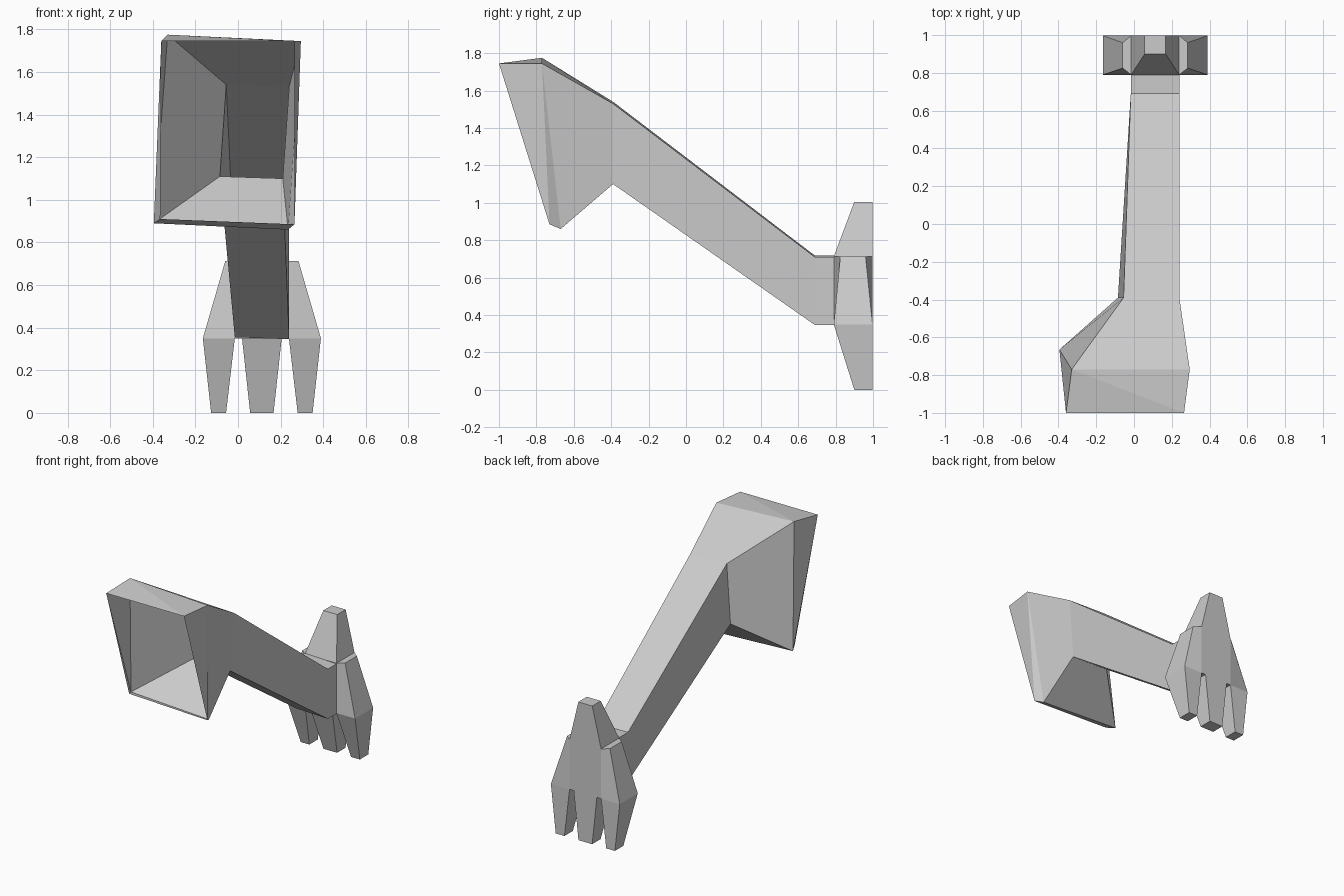
import bpy, bmesh

cube = bpy.data.objects.get("Cube")
if cube:
    bpy.data.objects.remove(cube, do_unlink=True)

grey = bpy.data.materials.new("plain grey")
grey.use_nodes = True
colour = (0.6, 0.6, 0.6, 1)
grey.diffuse_color = colour
grey.node_tree.nodes["Principled BSDF"].inputs["Base Color"].default_value = colour


def loft(name, rings, closed=True, cap=False, split=False):
    """Skin a run of equal point rings; optionally close the last ring."""
    bm = bmesh.new()
    rows = [[bm.verts.new(p) for p in ring] for ring in rings]
    n = len(rows[0])
    for a, b in zip(rows, rows[1:]):
        for i in range(n if closed else n - 1):
            j = (i + 1) % n
            if split and a is rows[0]:
                # twisted rim panels are folded along a diagonal
                bm.faces.new((a[i], a[j], b[i]))
                bm.faces.new((a[j], b[j], b[i]))
            else:
                bm.faces.new((a[i], a[j], b[j], b[i]))
    if cap:
        bm.faces.new(rows[-1])
    bmesh.ops.recalc_face_normals(bm, faces=bm.faces[:])
    mesh = bpy.data.meshes.new(name)
    bm.to_mesh(mesh)
    bm.free()
    mesh.materials.append(grey)
    obj = bpy.data.objects.new(name, mesh)
    bpy.context.collection.objects.link(obj)
    return obj


# Hand dimensions shared by the parts
CX = 0.112                 # centre of the hand
HALF = 0.127               # half width of the palm
LOW, HIGH = 0.35, 0.712    # palm bottom and top
FRONT, BACK = 0.79, 0.997  # palm depth


def rect(x0, x1, y0, y1, z):
    return [(x0, y0, z), (x1, y0, z), (x1, y1, z), (x0, y1, z)]


def digit(name, base, tip, z0, z1):
    """Tapered finger with a straight back and a sloping front."""
    loft(name, [rect(*base, FRONT, BACK, z0), rect(*tip, 0.9, BACK, z1)], cap=True)


# Open, flared shoulder and hollow arm: top left, top right, low right, low left
loft("shoulder_and_arm", [
    [(-0.36, -1, 1.745), (0.265, -1, 1.745), (0.265, -0.73, 0.885), (-0.365, -0.73, 0.91)],
    [(-0.33, -0.77, 1.775), (0.295, -0.77, 1.745), (0.235, -0.67, 0.86), (-0.395, -0.665, 0.89)],
    [(-0.055, -0.39, 1.54), (0.24, -0.39, 1.53), (0.21, -0.39, 1.1), (-0.085, -0.39, 1.11)],
    [(-0.017, 0.69, 0.717), (0.24, 0.69, 0.709), (0.24, 0.69, 0.346), (-0.015, 0.69, 0.355)],
    [(-0.017, FRONT, 0.717), (0.24, FRONT, 0.709), (0.24, FRONT, 0.346), (-0.015, FRONT, 0.355)],
], split=True)

# Palm: underside and back
loft("palm", [[(CX + s * HALF, y, z) for s in (-1, 1)]
              for y, z in ((FRONT, LOW), (BACK, LOW), (BACK, HIGH))], closed=False)

# Sloping palm sides, each with a finger below
for side, s in (("right", -1), ("left", 1)):
    inner, top, outer = (CX + s * d for d in (HALF, 0.172, 0.277))
    loft(side + "_palm_side", [
        [(inner, FRONT, LOW), (inner, FRONT, HIGH), (inner, BACK, HIGH), (inner, BACK, LOW)],
        [(outer, FRONT, LOW), (top, 0.825, HIGH), (top, 0.96, HIGH), (outer, BACK, LOW)],
    ], closed=False, cap=True)
    digit(side + "_finger", (inner, outer), (CX + s * 0.168, CX + s * 0.238), LOW, 0)

# Middle finger pointing down and thumb pointing up
digit("middle_finger", (CX - 0.093, CX + 0.093), (CX - 0.055, CX + 0.055), LOW, 0)
digit("thumb", (CX - HALF, CX + HALF), (CX - 0.056, CX + 0.056), HIGH, 1.005)
